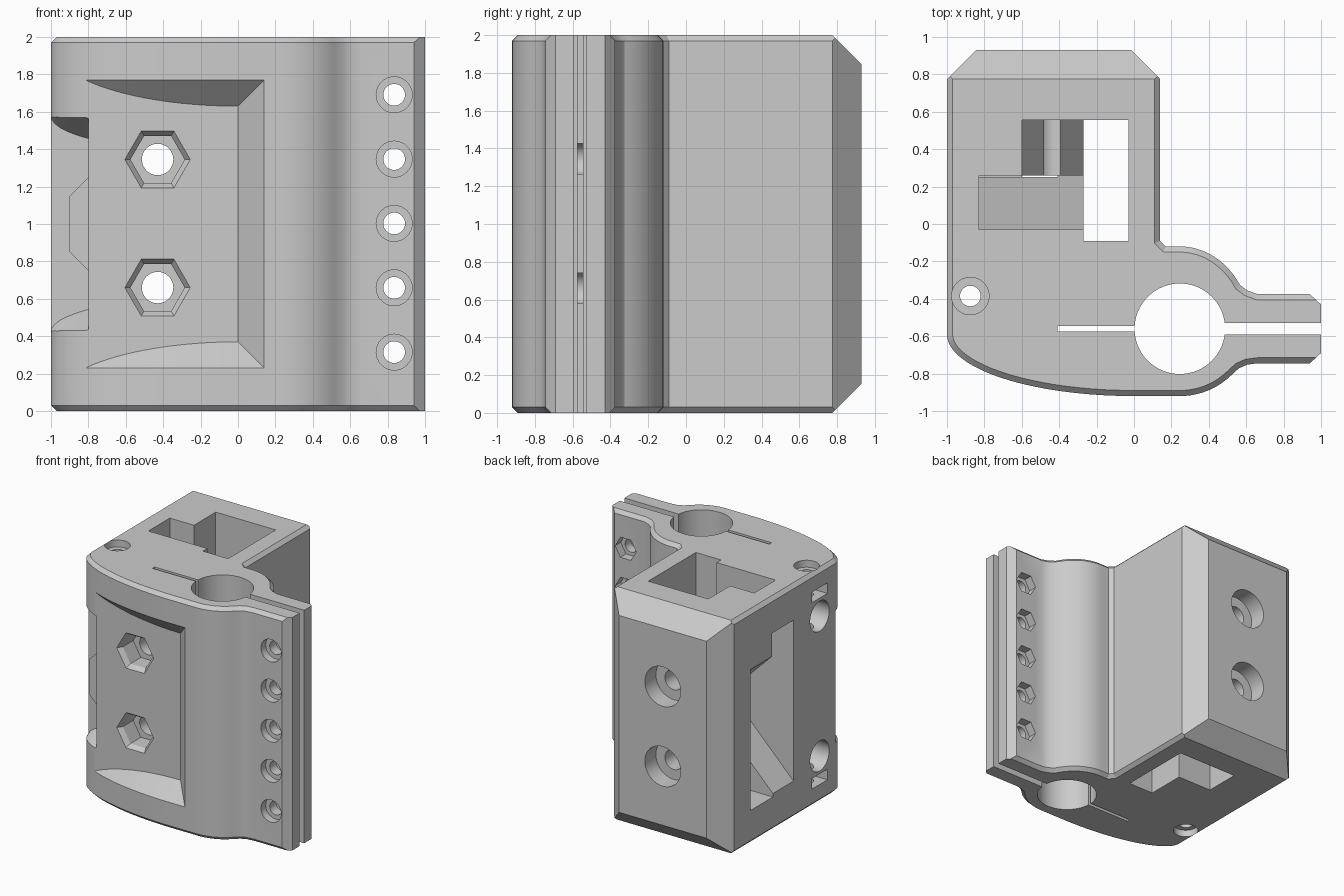
import bpy, bmesh, math
from mathutils import Vector

cube = bpy.data.objects.get("Cube")
if cube:
    bpy.data.objects.remove(cube, do_unlink=True)

grey = bpy.data.materials.new("plain_grey")
grey.use_nodes = True
grey.diffuse_color = (0.6, 0.6, 0.6, 1)
grey.node_tree.nodes["Principled BSDF"].inputs["Base Color"].default_value = (0.6, 0.6, 0.6, 1)


def loft(name, rings):
    """Closed solid through rings with equal point counts."""
    bm = bmesh.new()
    loops = [[bm.verts.new(p) for p in ring] for ring in rings]
    n = len(loops[0])
    for a, b in zip(loops, loops[1:]):
        for i in range(n):
            j = (i + 1) % n
            bm.faces.new((a[i], a[j], b[j], b[i]))
    bm.faces.new(loops[0])
    bm.faces.new(loops[-1])
    bmesh.ops.recalc_face_normals(bm, faces=bm.faces)
    mesh = bpy.data.meshes.new(name)
    bm.to_mesh(mesh)
    bm.free()
    mesh.materials.append(grey)
    ob = bpy.data.objects.new(name, mesh)
    bpy.context.collection.objects.link(ob)
    return ob


def place(p, axis, t):
    u, v = p
    return {"x": (t, u, v), "y": (u, t, v), "z": (u, v, t)}[axis]


def prism(pts, axis, a, b):
    return loft("cutter", [[place(p, axis, t) for p in pts] for t in (a, b)])


def rect(u0, v0, u1, v1):
    return [(u0, v0), (u1, v0), (u1, v1), (u0, v1)]


def arc(cx, cy, rx, ry, a0, a1, n):
    return [(cx + rx * math.cos(math.radians(a0 + (a1 - a0) * i / n)),
             cy + ry * math.sin(math.radians(a0 + (a1 - a0) * i / n))) for i in range(n + 1)]


def ring(u, v, r, n=40):
    return arc(u, v, r, r, 0, 360, n)[:-1]


def combine(cutter, operation="DIFFERENCE"):
    bpy.context.view_layer.objects.active = body
    mod = body.modifiers.new("cut", "BOOLEAN")
    mod.operation, mod.solver, mod.object = operation, "EXACT", cutter
    bpy.ops.object.modifier_apply(modifier=mod.name)
    bpy.data.objects.remove(cutter, do_unlink=True)


def inset(pts, d):
    """Mitred inset, leaving the flange end and the back edges in place."""
    out = []
    n = len(pts)

    def edge(i):
        a, b = Vector(pts[i % n]), Vector(pts[(i + 1) % n])
        t = (b - a).normalized()
        mid = (a + b) / 2
        return Vector((-t.y, t.x)), (0 if mid.x > 0.95 or mid.y > 0.8 else d)

    for i in range(n):
        (n1, d1), (n2, d2) = edge(i - 1), edge(i)
        det = n1.x * n2.y - n1.y * n2.x
        p = Vector(pts[i])
        if abs(det) < 0.02:
            p += n1 * d1
        else:
            p += Vector((d1 * n2.y - d2 * n1.y, n1.x * d2 - n2.x * d1)) / det
        out.append(p)
    return out


def front_y(x):
    return -0.59 - 0.33 * math.sqrt(max(0, 1 - x * x)) if x < 0 else -0.92


# Main body: outline with chamfered top and bottom rims
outline = [(1, -0.69), (1, -0.43), (0.94, -0.375), (0.66, -0.375), (0.605, -0.355)]
outline += arc(0.245, -0.56, 0.38, 0.44, 32, 90, 12)
outline += [(0.17, -0.12), (0.14, -0.09), (0.14, 0.775), (-0.015, 0.93), (-0.845, 0.93), (-1, 0.775)]
outline += arc(0, -0.59, 1, 0.33, 180, 270, 28)
outline += arc(0.245, -0.56, 0.38, 0.36, -90, -45, 10)
outline += [(0.56, -0.772), (0.605, -0.752), (0.66, -0.745), (0.94, -0.745)]
rim = inset(outline, 0.03)
body = loft("clamp_body", [[(x, y, z) for x, y in pts] for pts, z in
                           ((rim, 0), (outline, 0.03), (outline, 1.97), (rim, 2))])

# Large chamfers along the back at top and bottom
combine(prism([(0.675, 2.1), (1, 1.775), (1, 2.1)], "x", -1.2, 0.5))
combine(prism([(0.675, -0.1), (1, 0.225), (1, -0.1)], "x", -1.2, 0.5))

# Clamp bore with its slits
combine(prism(ring(0.245, -0.56, 0.242, 64), "z", -0.1, 2.1))
combine(prism(rect(0.3, -0.592, 1.1, -0.53), "z", -0.1, 2.1))
combine(prism(rect(-0.41, -0.575, 0.1, -0.545), "z", -0.1, 2.1))


def slope_ring(x, floor, low, slope):
    """Section of a front pocket whose walls narrow from the skin to the floor."""
    y = front_y(x)
    outer, inner = low - slope * (y + 0.98), low + slope * (floor - y)
    return [(x, -0.98, outer), (x, floor, inner), (x, floor, 2 - inner), (x, -0.98, 2 - outer)]


# Shallow front pocket with sloping walls
rings = [slope_ring(-0.81 + 0.81 * i / 16, -0.78, 0.23, 1) for i in range(17)]
rings.append([(0.2, -0.98, 0.17), (0.198, -0.978, 0.172), (0.198, -0.978, 1.828), (0.2, -0.98, 1.83)])
combine(loft("cutter", rings))

# Corner notch beside the pocket, with a raised tab in the middle
combine(loft("cutter", [slope_ring(-1.04 + 0.24 * i / 8, -0.6, 0.43, 0.6) for i in range(9)]))
combine(prism([(-0.78, 1.27), (-0.9, 1.15), (-0.9, 0.85), (-0.78, 0.73)], "y", -0.735, -0.55), "UNION")

# Cable shaft and crossing sloped ducts
combine(prism(rect(-0.27, -0.09, -0.03, 0.555), "z", -0.1, 2.1))
combine(prism([(-0.83, 2.1), (-0.26, 2.1), (-0.26, 1.06), (-1.02, 0.3), (-1.02, 1.7), (-0.83, 1.7)],
              "y", -0.03, 0.26))
combine(prism([(-0.6, 2.1), (-0.26, 2.1), (-0.26, 1.06), (-0.6, 1.6)], "y", 0.25, 0.555))
combine(prism([(-1.02, 1.52), (-0.26, 0.76), (-0.26, -0.1), (-0.6, -0.1), (-0.6, 0.29), (-1.02, 0.29)],
              "y", 0.25, 0.555))

# Two through bolts: hex pocket in front, counterbore behind
for z in (0.66, 1.345):
    x = -0.43
    combine(prism(ring(x, z, 0.084), "y", -1, 1))
    combine(prism(ring(x, z, 0.17), "y", 0.78, 1))
    sections = ((-0.8, 0.19), (-0.74, 0.145), (-0.6, 0.145))
    combine(loft("cutter", [[(u, y, v) for u, v in ring(x, z, r, 6)] for y, r in sections]))

# Flange screws: counterbore in front, nut pocket behind
for i in range(5):
    x, z = 0.835, 0.315 + 0.344 * i
    combine(prism(ring(x, z, 0.058, 32), "y", -0.8, -0.3))
    combine(prism(ring(x, z, 0.096, 32), "y", -0.8, -0.68))
    combine(prism(ring(x, z, 0.1, 6), "y", -0.45, -0.3))

# Vertical pin hole with side openings near both ends
combine(prism(ring(-0.875, -0.385, 0.055, 32), "z", -0.1, 2.1))
for low, high in ((-0.1, 0.06), (1.94, 2.1)):
    combine(prism(ring(-0.875, -0.385, 0.1, 32), "z", low, high))
for z, slot in ((0.4, 0.2), (1.6, 1.8)):
    combine(prism(ring(-0.385, z, 0.13, 32), "x", -1.1, -0.78))
    combine(prism(rect(-0.49, slot - 0.045, -0.28, slot + 0.045), "x", -1.1, -0.76))

for ob in bpy.context.selected_objects:
    ob.select_set(False)
body.select_set(True)
bpy.context.view_layer.objects.active = body
bpy.ops.object.shade_smooth_by_angle(angle=math.radians(22))
